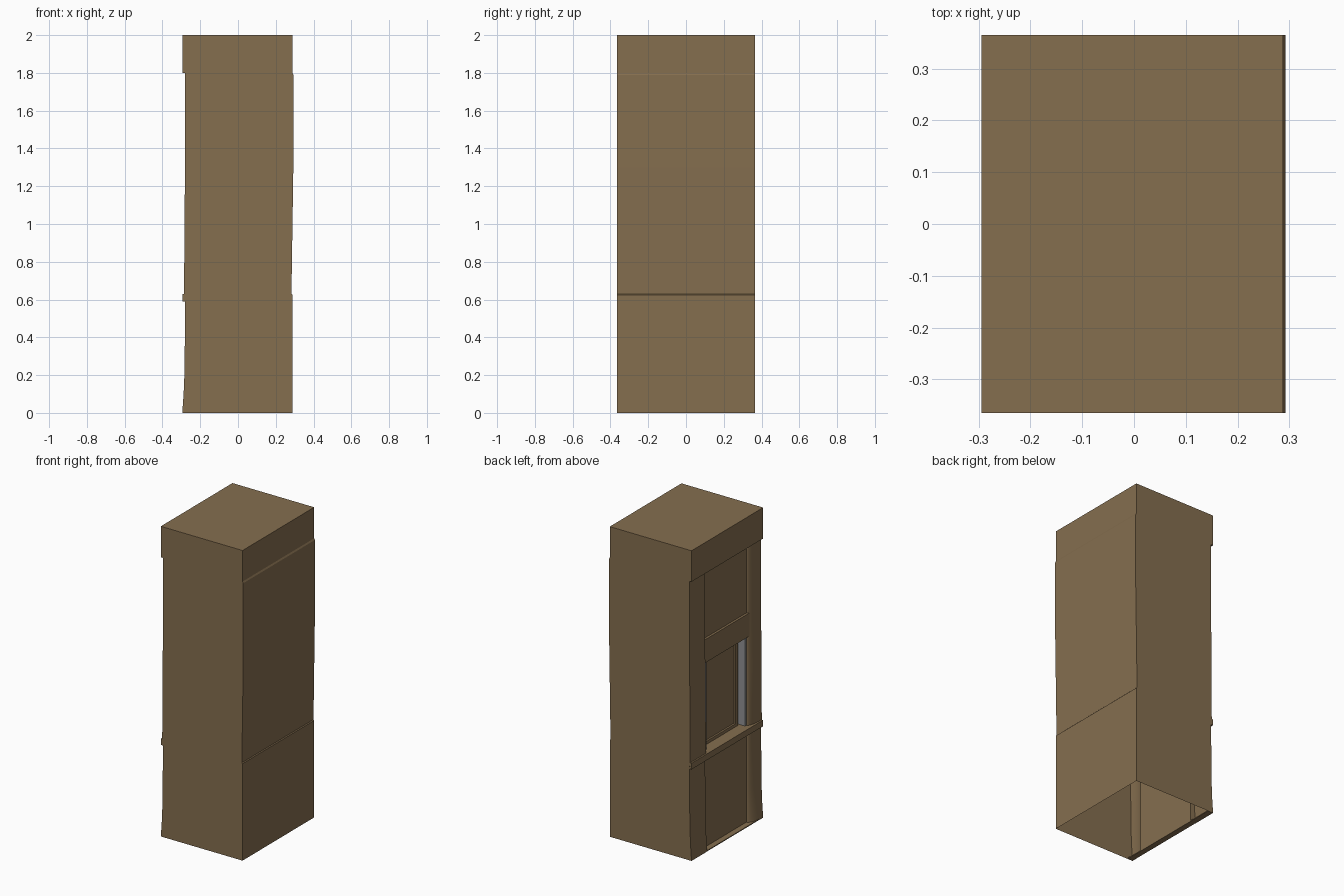
import bpy, bmesh, math

if "Cube" in bpy.data.objects:
    bpy.data.objects.remove(bpy.data.objects["Cube"])


def material(name, rgb):
    m = bpy.data.materials.new(name)
    m.diffuse_color = (*rgb, 1)
    m.use_nodes = True
    m.node_tree.nodes["Principled BSDF"].inputs["Base Color"].default_value = m.diffuse_color
    return m


BROWN = material("timber brown", (0.234, 0.156, 0.078))
GREY = material("window grey", (0.28, 0.285, 0.295))


def finish(name, bm, mat, smooth=False):
    bmesh.ops.remove_doubles(bm, verts=bm.verts, dist=0.0002)
    me = bpy.data.meshes.new(name)
    bm.to_mesh(me)
    bm.free()
    ob = bpy.data.objects.new(name, me)
    bpy.context.collection.objects.link(ob)
    me.materials.append(mat)
    if smooth:
        bpy.context.view_layer.objects.active = ob
        ob.select_set(True)
        bpy.ops.object.shade_smooth_by_angle(angle=math.radians(40))
        ob.select_set(False)
    return ob


def box(name, x, y, z, mat=BROWN):
    bm = bmesh.new()
    bmesh.ops.create_cube(bm, size=1)
    for v in bm.verts:
        v.co = [(a + b) / 2 + c * (b - a) for (a, b), c in zip((x, y, z), v.co)]
    return finish(name, bm, mat)


def sheet(name, rows, mat=BROWN, smooth=False):
    """Surface through rows of points."""
    bm = bmesh.new()
    grid = [[bm.verts.new(p) for p in row] for row in rows]
    for a, b in zip(grid, grid[1:]):
        for i in range(len(a) - 1):
            bm.faces.new((a[i], a[i + 1], b[i + 1], b[i]))
    return finish(name, bm, mat, smooth)


W = 0.365          # half width along y
PANEL = -0.257     # recessed wall plane
GLASS = -0.205     # window plane
YA, YB = -0.247, 0.205   # recess limits

# Left edge profile (flared foot), and the right wall with its slight bow
left = [(-0.295, 0), (-0.288, 0.1), (-0.283, 0.22), (-0.28, 0.59),
        (-0.285, 0.63), (-0.284, 1.0), (-0.28, 1.3), (-0.28, 1.8)]
right = [(-0.28, 1.8), (-0.295, 1.8), (-0.295, 2.0), (0.288, 2.0), (0.288, 1.8),
         (0.293, 1.79), (0.293, 1.3), (0.283, 0.63), (0.288, 0.625), (0.288, 0)]

# Hollow shell: top and right wall, then the two end walls; open below
sheet("roof_and_right_wall", [[(x, -W, z) for x, z in right], [(x, W, z) for x, z in right]])
for name, s in (("front_wall", 1), ("back_wall", -1)):
    bm = bmesh.new()
    vs = [bm.verts.new((x, -W * s, z)) for x, z in left + right[1:]]
    f = bm.faces.new(vs[::-s])
    bmesh.ops.recalc_face_normals(bm, faces=[f])
    f.normal_update()
    if f.normal.y * s > 0:
        f.normal_flip()
    finish(name, bm, BROWN)

# Underside of the header over the recess
box("header_soffit", (-0.294, PANEL + 0.005), (-W + 0.001, W - 0.001), (1.8, 1.81))

# Corner pillars: one rounded into the recess, one flat with a square return
rounded, flat = [], []
for x, z in left:
    arc = [(PANEL + (x - PANEL) * math.cos(t), -W + 0.02 + (YA + W - 0.02) * math.sin(t), z)
           for t in [i * math.pi / 16 for i in range(9)]]
    rounded.append([(x, -W, z)] + arc)
    flat.append([(PANEL, YB, z), (x, YB, z), (x, W, z)])
sheet("rounded_pillar", rounded, smooth=True)
sheet("flat_pillar", flat)

# Recessed wall panels, foot plate, sill and lintel
for name, z0, z1 in (("lower_panel", 0, 0.6), ("upper_panel", 1.21, 1.8)):
    sheet(name, [[(PANEL, YA, z) for z in (z0, z1)], [(PANEL, YB, z) for z in (z0, z1)]])
box("foot_plate", (-0.294, PANEL), (-W, W), (0, 0.006))
box("window_sill", (-0.295, GLASS), (-W + 0.001, W - 0.001), (0.59, 0.63))
box("lintel", (-0.272, GLASS), (YA - 0.01, YB), (1.205, 1.355))

# Window: grey jambs, backing panel and raised frame around it
box("right_jamb", (PANEL, GLASS), (YA - 0.012, YA + 0.012), (0.63, 1.205), GREY)
box("left_jamb", (PANEL, GLASS), (0.158, YB), (0.63, 1.205), GREY)
box("window_panel", (GLASS, GLASS + 0.01), (YA, YB), (0.62, 1.21))
lo, hi, t, fx = YA + 0.025, 0.15, 0.025, (GLASS - 0.012, GLASS)
box("window_frame_right", fx, (lo, lo + t), (0.63, 1.205))
box("window_frame_left", fx, (hi - t, hi), (0.63, 1.205))
box("window_frame_top", fx, (lo + t, hi - t), (1.17, 1.205))
box("window_frame_bottom", fx, (lo + t, hi - t), (0.63, 0.65))
